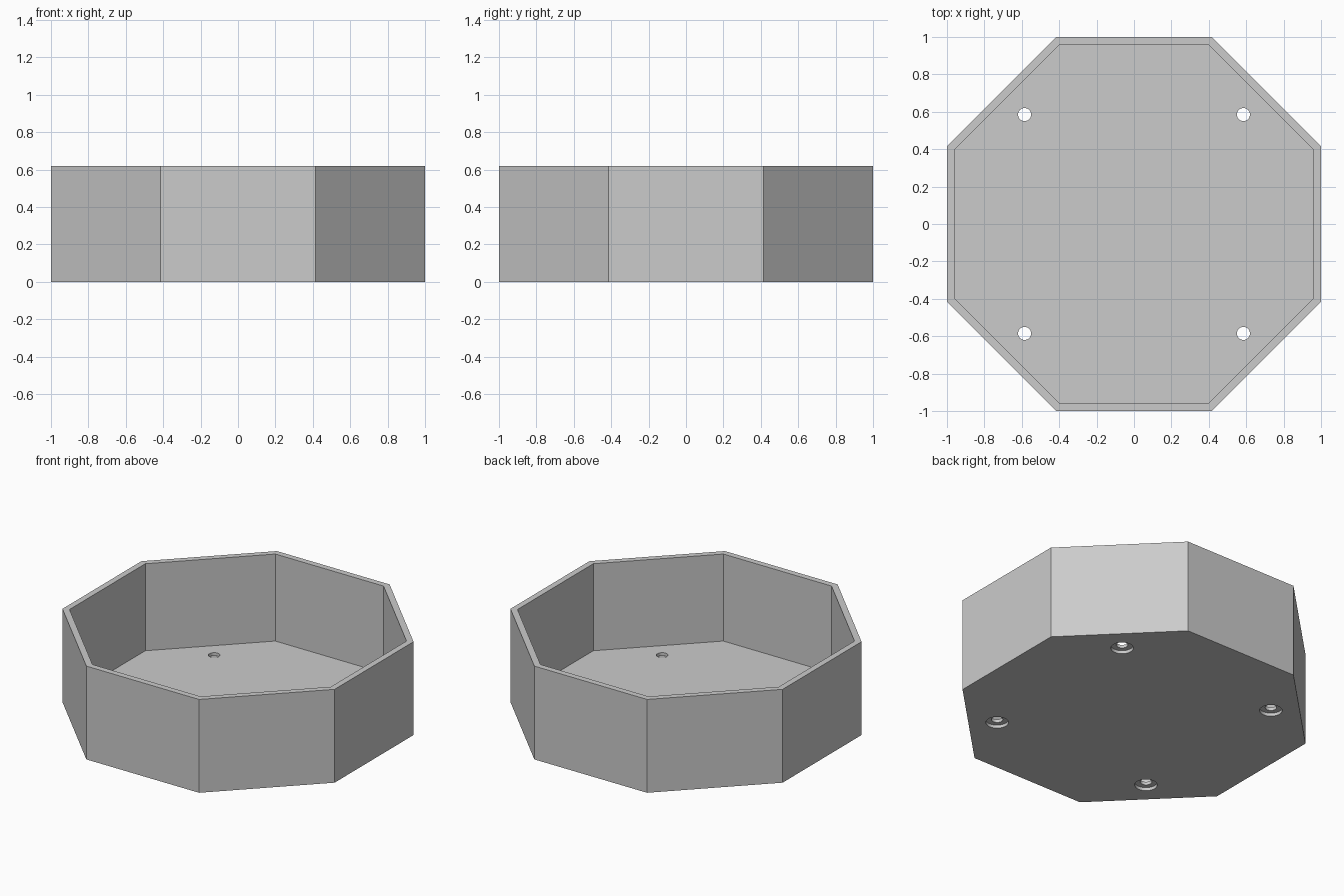
import bpy, math

if "Cube" in bpy.data.objects:
    bpy.data.objects.remove(bpy.data.objects["Cube"], do_unlink=True)

HEIGHT, WALL, FLOOR = 0.62, 0.04, 0.042
HOLE_POS, HOLE_R, BORE_R, BORE_DEPTH = 0.585, 0.035, 0.068, 0.021

# Single plain grey
grey = bpy.data.materials.new("plain grey")
grey.use_nodes = True
colour = (0.6, 0.6, 0.6, 1)
grey.diffuse_color = colour
grey.node_tree.nodes["Principled BSDF"].inputs["Base Color"].default_value = colour


def prism(name, sides, radius, z0, z1, x=0, y=0, turn=0):
    """Upright prism between two heights."""
    bpy.ops.mesh.primitive_cylinder_add(
        vertices=sides, radius=radius, depth=z1 - z0,
        location=(x, y, (z0 + z1) / 2), rotation=(0, 0, turn))
    obj = bpy.context.object
    obj.name = name
    obj.data.materials.append(grey)
    return obj


def cut(target, cutter):
    """Subtract a cutter and remove it."""
    mod = target.modifiers.new("cut", "BOOLEAN")
    mod.operation = "DIFFERENCE"
    mod.solver = "EXACT"
    mod.object = cutter
    bpy.context.view_layer.objects.active = target
    bpy.ops.object.modifier_apply(modifier=mod.name)
    bpy.data.objects.remove(cutter, do_unlink=True)


# Octagonal tray, flats facing the axes
turn = math.pi / 8
corner = 1 / math.cos(turn)
tray = prism("octagonal_tray", 8, corner, 0, HEIGHT, turn=turn)
cut(tray, prism("cavity", 8, (1 - WALL) * corner, FLOOR, HEIGHT + 0.1, turn=turn))

# Counterbored screw holes in the floor
for sx in (-1, 1):
    for sy in (-1, 1):
        x, y = sx * HOLE_POS, sy * HOLE_POS
        cut(tray, prism("counterbore", 32, BORE_R, -0.1, BORE_DEPTH, x, y))
        cut(tray, prism("screw_hole", 32, HOLE_R, -0.1, 0.1, x, y))

# Crisp flat walls, smooth hole walls
bpy.ops.object.select_all(action="DESELECT")
tray.select_set(True)
bpy.context.view_layer.objects.active = tray
bpy.ops.object.shade_smooth_by_angle(angle=math.radians(30))
